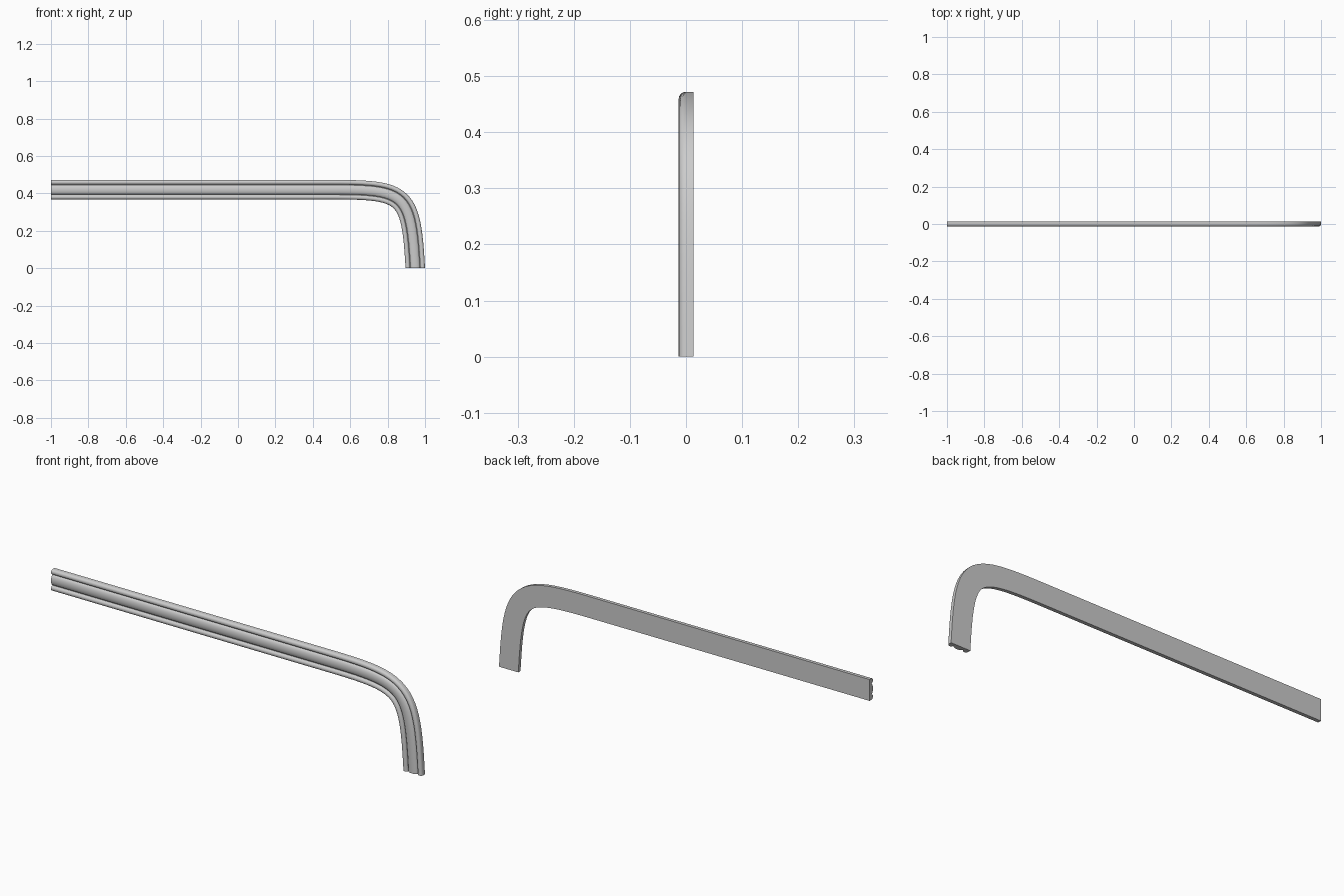
import bpy, bmesh, math
from mathutils import Vector

if "Cube" in bpy.data.objects:
    bpy.data.objects.remove(bpy.data.objects["Cube"])


def bead(u0, u1, y0, depth, n=8):
    """Rounded bead across the front face, from u0 to u1."""
    c, r = (u0 + u1) / 2, (u0 - u1) / 2
    return [(c + r * math.cos(math.pi * i / n), y0 - depth * math.sin(math.pi * i / n))
            for i in range(n + 1)]


# Moulding cross-section: (outward offset, y); flat back and three front beads
profile = [(-0.052, 0.013), (0.052, 0.013)]
profile += bead(0.052, 0.027, -0.001, 0.012)
profile += bead(0.025, -0.025, -0.001, 0.012, 10)
profile += bead(-0.027, -0.052, -0.001, 0.012)

# Centre path: straight rail, then a bezier bend down to the foot
P = [Vector(p) for p in ((0.5, 0.42), (0.9, 0.42), (0.925, 0.4), (0.948, 0))]
path = [(Vector((-1, 0.42)), Vector((0, 1)))]
STEPS = 24
for i in range(STEPS + 1):
    t = i / STEPS
    s = 1 - t
    pos = s**3 * P[0] + 3 * s*s*t * P[1] + 3 * s*t*t * P[2] + t**3 * P[3]
    tan = s*s * (P[1] - P[0]) + 2 * s*t * (P[2] - P[1]) + t*t * (P[3] - P[2])
    path.append((pos, Vector((-tan.y, tan.x)).normalized()))
path[-1] = (P[3], Vector((1, 0)))  # level cut at the foot

# Sweep the section along the path
bm = bmesh.new()
rings = [[bm.verts.new((p.x + n.x * u, y, p.y + n.y * u)) for u, y in profile]
         for p, n in path]
for a, b in zip(rings, rings[1:]):
    for j in range(len(profile)):
        k = (j + 1) % len(profile)
        bm.faces.new((a[j], a[k], b[k], b[j]))
bm.faces.new(rings[0])
bm.faces.new(rings[-1])
bmesh.ops.recalc_face_normals(bm, faces=bm.faces)

mesh = bpy.data.meshes.new("moulding_trim")
bm.to_mesh(mesh)
bm.free()
trim = bpy.data.objects.new("moulding_trim", mesh)
bpy.context.collection.objects.link(trim)
bpy.context.view_layer.objects.active = trim
trim.select_set(True)
bpy.ops.object.shade_smooth_by_angle(angle=math.radians(35))
